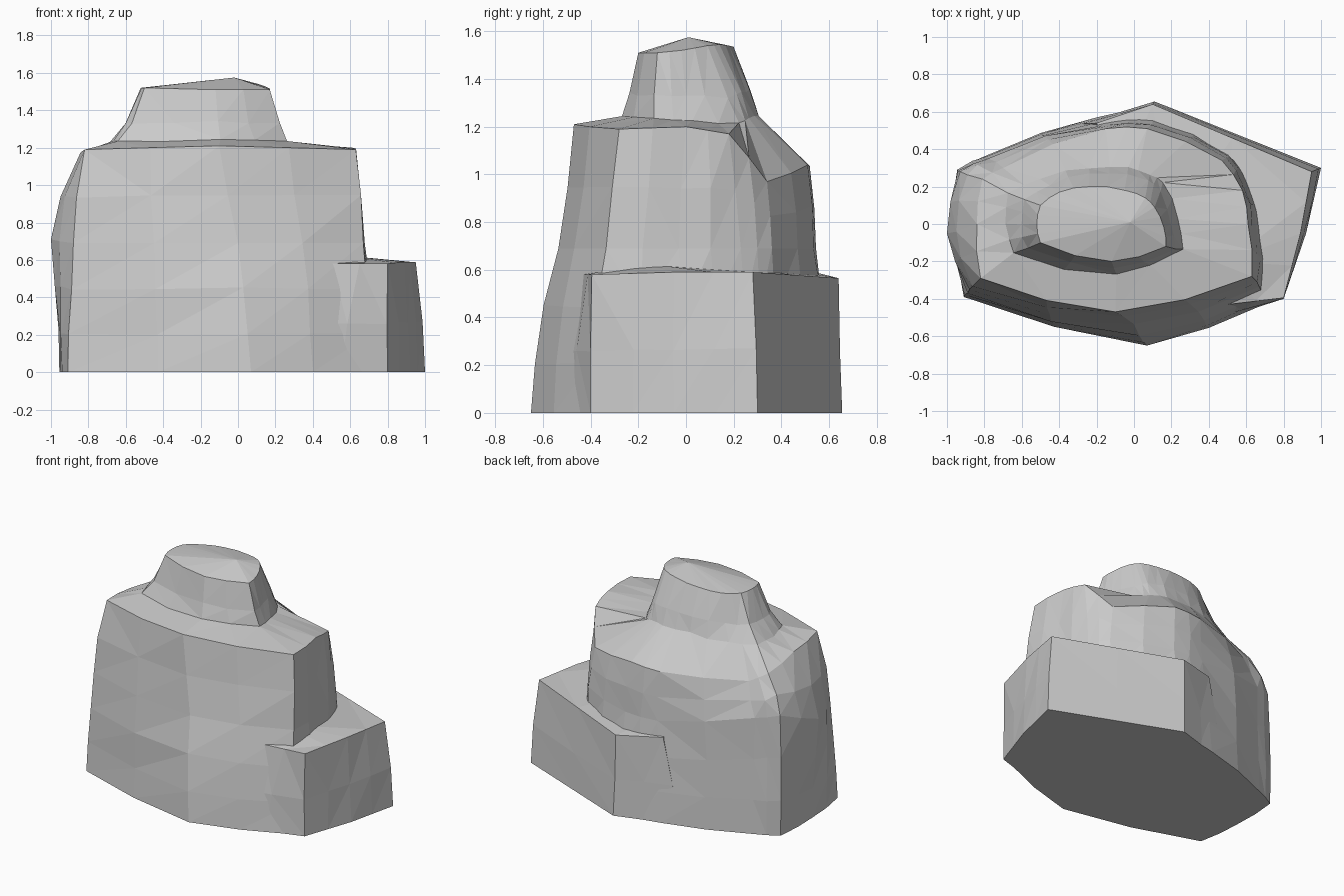
import bpy, bmesh, random
from mathutils import Vector

if "Cube" in bpy.data.objects:
    bpy.data.objects.remove(bpy.data.objects["Cube"])

random.seed(4)


def ring(pts, z=None, bulge=0.05):
    """Closed outline with a slightly bulged midpoint added on every side."""
    ps = [Vector((p[0], p[1], p[2] if len(p) > 2 else z)) for p in pts]
    out = []
    for a, b in zip(ps, ps[1:] + ps[:1]):
        d = b - a
        n = Vector((d.y, -d.x, 0))
        out += [a, (a + b) / 2 + n * bulge]
    return out


def mix(r1, r2, t, tz=None):
    tz = t if tz is None else tz
    return [Vector((a.x + (b.x - a.x) * t, a.y + (b.y - a.y) * t,
                    a.z + (b.z - a.z) * tz)) for a, b in zip(r1, r2)]


def rough(r, amount):
    return [p + Vector([random.uniform(-amount, amount) for _ in range(3)]) for p in r]


def loft(name, rings, apex=None):
    bm = bmesh.new()
    rows = [[bm.verts.new(p) for p in r] for r in rings]
    n = len(rows[0])
    for lo, hi in zip(rows, rows[1:]):
        for i in range(n):
            j = (i + 1) % n
            bm.faces.new((lo[i], lo[j], hi[j], hi[i]))
    bm.faces.new(rows[0][::-1])
    if apex:
        top = bm.verts.new(apex)
        for i in range(n):
            bm.faces.new((rows[-1][i], rows[-1][(i + 1) % n], top))
    else:
        bm.faces.new(rows[-1])
    bmesh.ops.triangulate(bm, faces=bm.faces[:])
    bmesh.ops.recalc_face_normals(bm, faces=bm.faces[:])
    me = bpy.data.meshes.new(name)
    bm.to_mesh(me)
    bm.free()
    ob = bpy.data.objects.new(name, me)
    bpy.context.collection.objects.link(ob)
    return ob


# Main rock: outlines run counter-clockwise from the middle of the front
base = ring([(.07, -.65), (.72, -.42), (.72, 0), (.62, .25), (.5, .4), (.11, .62),
             (-.2, .57), (-.78, .37), (-.94, .29), (-.95, -.05), (-.91, -.39)], 0.01, .03)
waist = ring([(0, -.535), (.67, -.335), (.655, -.03), (.59, .23), (.51, .36), (.1, .535),
              (-.15, .53), (-.78, .35, .82), (-.93, .28, .85), (-1, -.05, .72),
              (-.88, -.35)], .7)
shoulder = ring([(-.1, -.47, 1.22), (.63, -.28, 1.2), (.61, 0, 1.21), (.58, .18, 1.18),
                 (.47, .34, .98), (.07, .51, 1.05), (-.15, .51, 1.04), (-.7, .3, 1.04),
                 (-.81, .24, 1.1), (-.84, 0, 1.17), (-.82, -.29, 1.2)], None, .04)
# Crown on top
foot = ring([(-.1, -.27, 1.26), (.27, -.14), (.23, .03), (.16, .22, 1.22), (.08, .27),
             (-.03, .3, 1.26), (-.24, .3, 1.26), (-.5, .24), (-.67, .16), (-.69, 0),
             (-.64, -.16)], 1.24)
rim = ring([(-.12, -.2, 1.52), (.17, -.12, 1.52), (.16, -.02), (.11, .09, 1.55),
            (.06, .14, 1.555), (-.05, .18, 1.55), (-.24, .2, 1.54), (-.4, .17), (-.5, .1),
            (-.52, 0), (-.5, -.1)], 1.53)
upper = [a.lerp(b, .5) if a.x > -.85 else mix([a], [b], .28, .5)[0]
         for a, b in zip(waist, shoulder)]
flare = [mix([a], [b], .32 if a.y > .15 and a.x > -.45 else .5, .35)[0]
         for a, b in zip(foot, rim)]
rock = loft("rock", [base, rough(mix(base, waist, .2, .3), .008),
                     rough(mix(base, waist, .5, .65), .008), waist,
                     rough(upper, .008), shoulder, rough(foot, .008),
                     rough(flare, .006), rim], (-.02, .01, 1.585))

# Low ledge on the right and back
low = ring([(.3, -.56), (.8, -.4), (.92, -.05), (1, .3), (.11, .655), (-.3, .53),
            (-.1, .2), (.2, -.2)], 0.01, 0)
high = ring([(.5, -.43, .59), (.8, -.395, .59), (.89, -.05, .6), (.95, .28, .6),
             (.1, .64, .575), (-.2, .54, .6), (-.1, .2, .65), (.5, -.2, .64)], None, 0)
ledge = loft("ledge", [low, rough(mix(low, high, .3, .45), .005), high])

# Fuse the ledge into the rock
mod = rock.modifiers.new("join_ledge", 'BOOLEAN')
mod.operation = 'UNION'
mod.solver = 'EXACT'
mod.object = ledge
bpy.context.view_layer.objects.active = rock
rock.select_set(True)
bpy.ops.object.modifier_apply(modifier=mod.name)
bpy.data.objects.remove(ledge, do_unlink=True)
# Sit the stone on the ground
low_z = min(v.co.z for v in rock.data.vertices)
for v in rock.data.vertices:
    v.co.z -= low_z
